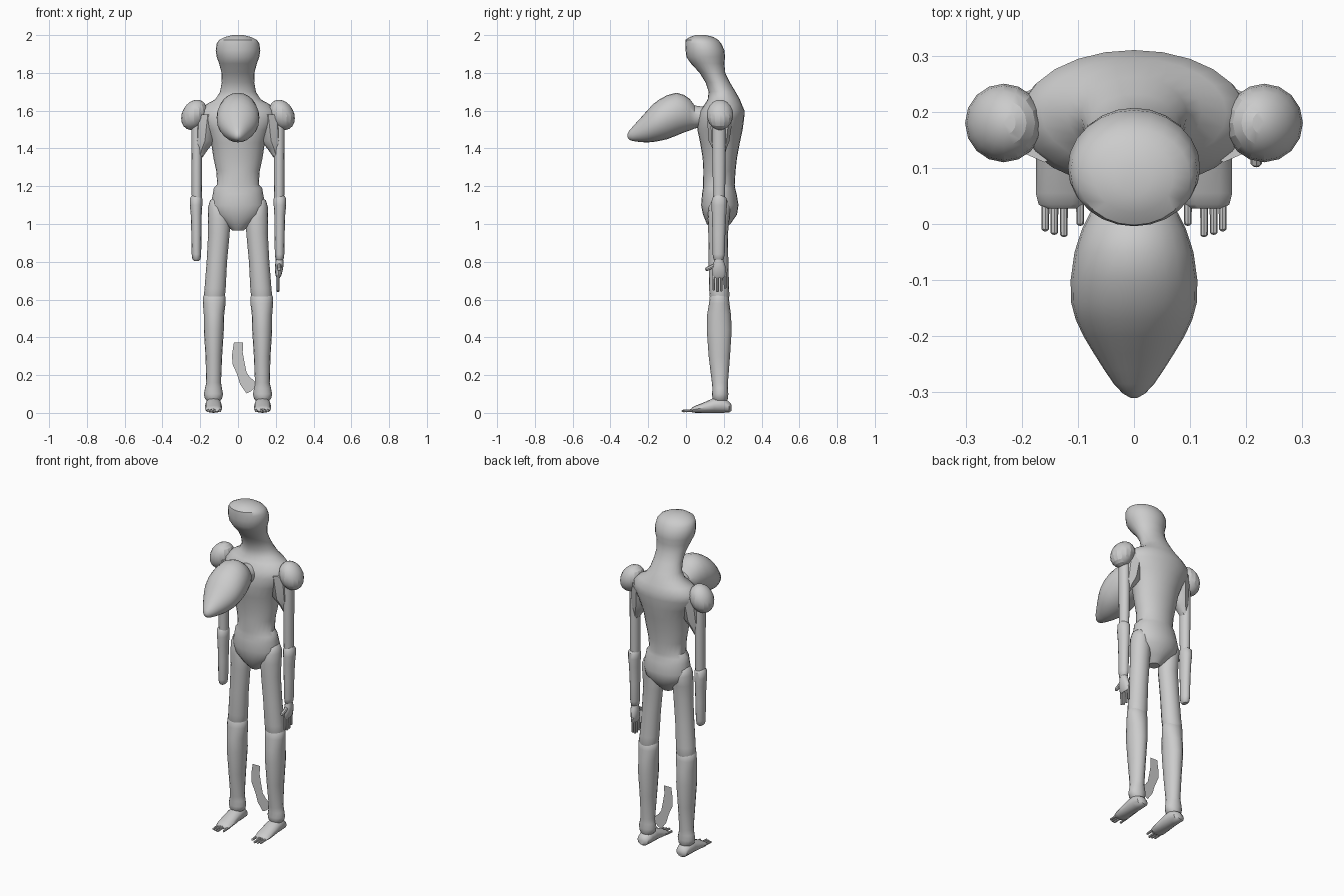
import bpy, bmesh, math
from mathutils import Vector

grey = bpy.data.materials.new("plain grey")
grey.diffuse_color = (0.6, 0.6, 0.6, 1)


def finish(bm, name, angle=40):
    bmesh.ops.recalc_face_normals(bm, faces=bm.faces[:])
    me = bpy.data.meshes.new(name)
    bm.to_mesh(me)
    bm.free()
    ob = bpy.data.objects.new(name, me)
    bpy.context.collection.objects.link(ob)
    me.materials.append(grey)
    bpy.ops.object.select_all(action='DESELECT')
    ob.select_set(True)
    bpy.context.view_layer.objects.active = ob
    bpy.ops.object.shade_smooth_by_angle(angle=math.radians(angle))
    return ob


def loft(name, rings, axis='z', sides=16, side=1):
    """Rings are (position, centre x, half width, low, high) along z or y."""
    bm = bmesh.new()
    loops = []
    for t, cx, a, lo, hi in rings:
        loop = []
        for i in range(sides):
            w = 2 * math.pi * i / sides
            x = side * (cx + a * math.cos(w))
            v = (lo + hi) / 2 + (hi - lo) / 2 * math.sin(w)
            loop.append(bm.verts.new((x, v, t) if axis == 'z' else (x, t, v)))
        loops.append(loop)
    for p, q in zip(loops, loops[1:]):
        for i in range(sides):
            j = (i + 1) % sides
            bm.faces.new((p[i], p[j], q[j], q[i]))
    bm.faces.new(loops[0])
    bm.faces.new(loops[-1])
    return finish(bm, name)


def rod(name, start, end, r):
    """Round-ended rod for fingers and toes."""
    bm = bmesh.new()
    a, b = Vector(start), Vector(end)
    bmesh.ops.create_uvsphere(bm, u_segments=8, v_segments=6, radius=r)
    rot = (b - a).to_track_quat('Z', 'Y')
    for v in bm.verts:
        base = b if v.co.z > 1e-5 else a
        v.co = base + rot @ v.co
    return finish(bm, name)


# torso, neck and crown in one body
loft("torso", [
    (0.965, 0, .03, .14, .20), (1.0, 0, .07, .11, .235), (1.05, 0, .13, .09, .27),
    (1.10, 0, .145, .08, .278), (1.16, 0, .133, .085, .268), (1.19, 0, .128, .09, .26),
    (1.21, 0, .11, .09, .258), (1.28, 0, .115, .092, .262), (1.35, 0, .13, .088, .27),
    (1.43, 0, .142, .075, .285), (1.50, 0, .17, .06, .30), (1.56, 0, .205, .065, .308),
    (1.60, 0, .20, .075, .31), (1.635, 0, .165, .10, .295), (1.66, 0, .12, .115, .285),
    (1.70, 0, .095, .12, .262), (1.75, 0, .086, .103, .232), (1.80, 0, .087, .072, .208),
    (1.85, 0, .10, .026, .203), (1.885, 0, .113, .002, .207), (1.92, 0, .118, -.002, .203),
    (1.955, 0, .113, -.004, .187), (1.975, 0, .10, -.002, .17), (1.99, 0, .07, .02, .145),
    (2.0, 0, .03, .05, .105)], sides=24)

# forward-hanging head on its short stalk
loft("forward_head", [
    (.14, 0, .075, 1.50, 1.63), (.08, 0, .06, 1.515, 1.622), (.045, 0, .06, 1.505, 1.628),
    (.02, 0, .078, 1.495, 1.662), (-.01, 0, .093, 1.485, 1.683), (-.05, 0, .106, 1.468, 1.695),
    (-.10, 0, .113, 1.449, 1.682), (-.14, 0, .112, 1.44, 1.66), (-.17, 0, .104, 1.435, 1.638),
    (-.20, 0, .09, 1.432, 1.607), (-.23, 0, .072, 1.433, 1.573), (-.26, 0, .053, 1.436, 1.54),
    (-.285, 0, .036, 1.44, 1.512), (-.302, 0, .02, 1.447, 1.492), (-.31, 0, .006, 1.46, 1.475)],
    axis='y', sides=24)

for s, tag in ((-1, "right"), (1, "left")):
    # shoulder ball
    bm = bmesh.new()
    bmesh.ops.create_uvsphere(bm, u_segments=16, v_segments=10, radius=1)
    for v in bm.verts:
        v.co = Vector((s * .232, .18, 1.578)) + Vector(
            (v.co.x * .069, v.co.y * .07, v.co.z * .078 - s * v.co.x * .018))
    finish(bm, tag + "_shoulder", 20)
    # armpit wedge joining the chest to the arm
    loft(tag + "_armpit", [
        (1.35, .205, .015, .155, .20), (1.40, .19, .035, .14, .215),
        (1.44, .175, .055, .12, .23), (1.58, .16, .065, .11, .25)], sides=8, side=s)
    # arm
    loft(tag + "_upper_arm", [
        (1.12, .218, .026, .145, .205), (1.16, .218, .027, .143, .207),
        (1.35, .218, .028, .14, .21), (1.55, .218, .03, .14, .21)], sides=12, side=s)
    loft(tag + "_forearm", [
        (.805, .22, .012, .155, .19), (.815, .22, .022, .145, .20), (.84, .22, .025, .141, .205),
        (.95, .22, .027, .14, .208), (1.05, .221, .029, .137, .213),
        (1.10, .222, .033, .135, .217), (1.135, .222, .033, .137, .215),
        (1.15, .222, .024, .15, .20)], sides=12, side=s)
    # leg
    loft(tag + "_thigh", [
        (.58, .125, .045, .135, .22), (.62, .125, .056, .125, .23), (.66, .121, .056, .122, .228),
        (.80, .112, .054, .12, .224), (.95, .101, .057, .118, .222), (1.03, .10, .06, .115, .23),
        (1.09, .108, .05, .12, .235), (1.125, .115, .033, .135, .22),
        (1.14, .115, .015, .155, .20)], side=s)
    loft(tag + "_shin", [
        (.06, .13, .03, .15, .215), (.075, .13, .045, .14, .222), (.10, .13, .051, .138, .224),
        (.13, .13, .045, .14, .222), (.16, .129, .039, .137, .222), (.30, .128, .044, .12, .233),
        (.44, .128, .053, .11, .242), (.52, .127, .054, .112, .238), (.58, .126, .06, .122, .23),
        (.615, .126, .059, .126, .226), (.635, .126, .045, .14, .21)], side=s)
    # foot and toes
    loft(tag + "_foot", [
        (.24, .13, .018, .01, .045), (.228, .13, .036, .002, .06), (.19, .13, .043, 0, .085),
        (.15, .13, .044, 0, .08), (.10, .13, .045, 0, .058), (.055, .13, .045, 0, .04),
        (.035, .13, .04, .002, .03), (.028, .13, .03, .006, .022)], axis='y', sides=12, side=s)
    for i, (x, tip) in enumerate(((.158, -.006), (.142, -.012), (.125, -.016), (.096, .004))):
        rod(f"{tag}_toe_{i + 1}", (s * x, .05, .014), (s * x, tip, .010), .0075)

# hand on the left arm only
loft("left_hand", [
    (.715, .213, .009, .145, .205), (.73, .214, .016, .137, .213), (.765, .217, .022, .137, .213),
    (.79, .219, .022, .145, .205), (.83, .22, .018, .155, .19)], sides=12)
for i in range(4):
    y = .147 + .02 * i
    rod(f"finger_{i + 1}", (.213, y, .74), (.212, y, (.655, .648, .65, .665)[i]), .008)
rod("thumb", (.218, .15, .78), (.218, .113, .762), .012)

# loose flat ribbon between the shins
bm = bmesh.new()
edge = [((-.022, .372), (.026, .372)), ((-.031, .31), (.025, .32)), ((-.03, .26), (.034, .27)),
        ((-.005, .205), (.045, .215)), ((.012, .15), (.062, .19)),
        ((.045, .103), (.085, .17)), ((.065, .112), (.105, .145))]
rows = [[bm.verts.new((x, .172, z)) for x, z in pair] for pair in edge]
for p, q in zip(rows, rows[1:]):
    bm.faces.new((p[0], p[1], q[1], q[0]))
finish(bm, "ribbon")
